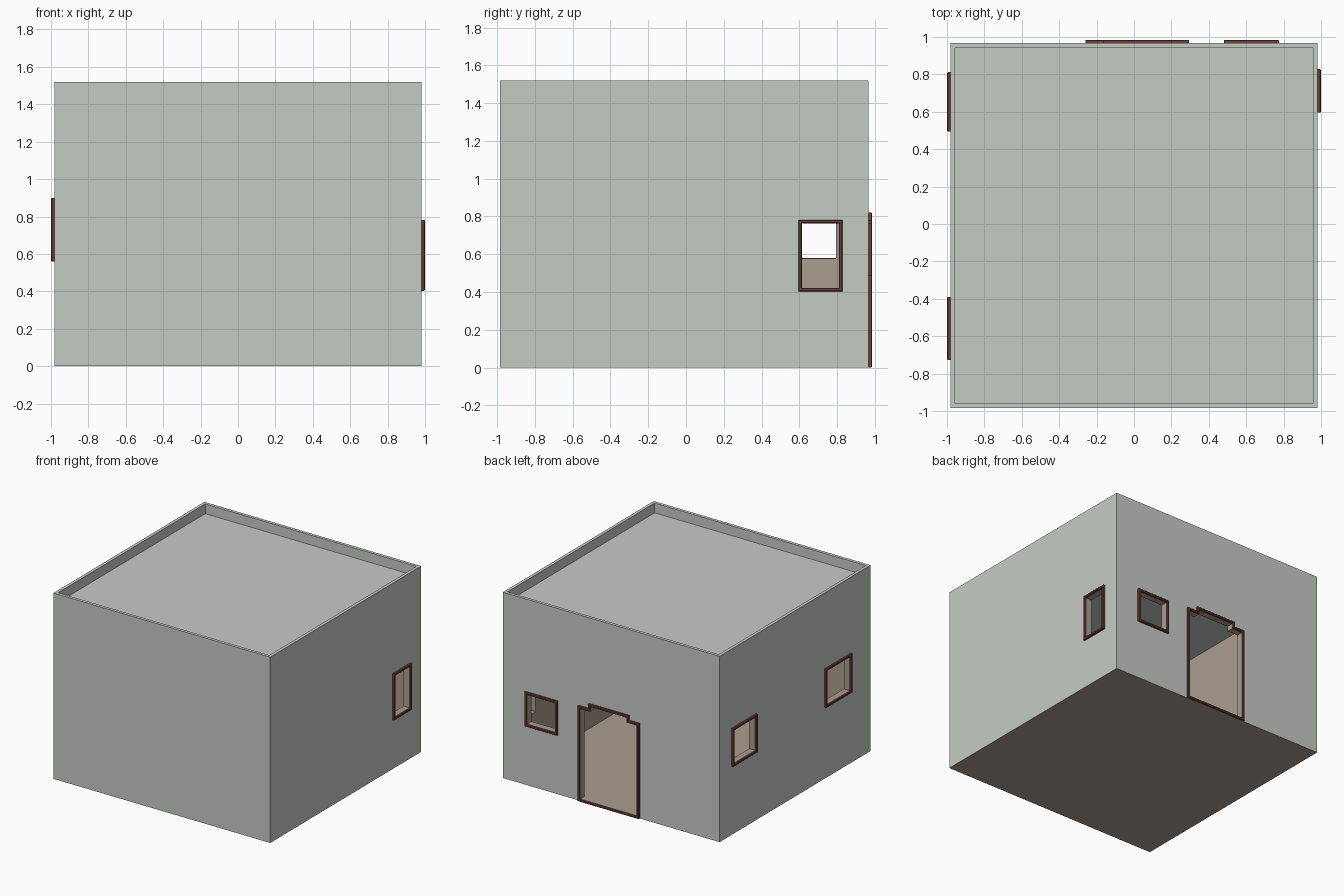
import bpy, bmesh
from mathutils import Vector

if "Cube" in bpy.data.objects:
    bpy.data.objects.remove(bpy.data.objects["Cube"])

# Main dimensions
X, Y0, Y1 = 0.981, -0.985, 0.967      # outer wall planes
H, ROOF, CEIL = 1.52, 1.44, 1.41      # parapet top, roof top, ceiling underside
PARAPET, WALL, FLOOR = 0.025, 0.05, 0.018


def material(name, rgb):
    m = bpy.data.materials.new(name)
    m.diffuse_color = (*rgb, 1)
    m.use_nodes = True
    m.node_tree.nodes["Principled BSDF"].inputs["Base Color"].default_value = m.diffuse_color
    return m


GREY = material("grey_plaster", (0.565, 0.597, 0.558))
BEIGE = material("beige_plaster", (0.406, 0.337, 0.279))
BROWN = material("brown_wood", (0.147, 0.055, 0.040))


def inset(pts, d):
    """Mitred inward offset of a counter-clockwise outline."""
    out = []
    for i, p in enumerate(pts):
        p = Vector(p)
        a = (p - Vector(pts[i - 1])).normalized()
        b = (Vector(pts[(i + 1) % len(pts)]) - p).normalized()
        na, nb = Vector((-a.y, a.x)), Vector((-b.y, b.x))
        out.append(p + (na + nb) * d / (1 + na.dot(nb)))
    return out


def rect(u0, u1, v0, v1):
    return [(u0, v0), (u1, v0), (u1, v1), (u0, v1)]


def finish(name, bm, *mats):
    bmesh.ops.recalc_face_normals(bm, faces=bm.faces)
    me = bpy.data.meshes.new(name)
    bm.to_mesh(me)
    bm.free()
    ob = bpy.data.objects.new(name, me)
    bpy.context.collection.objects.link(ob)
    for m in mats:
        me.materials.append(m)
    return ob


def loft(name, outline, profile, place, mats, closed=True):
    """Sweep a profile of (inset, depth) points around an outline."""
    bm = bmesh.new()
    loops = [[bm.verts.new(place(p[0], p[1], d)) for p in inset(outline, k)]
             for k, d in profile]
    n, m = len(outline), len(loops)
    for j in range(m if closed else m - 1):
        a, b = loops[j], loops[(j + 1) % m]
        for i in range(n):
            bm.faces.new((a[i], a[(i + 1) % n], b[(i + 1) % n], b[i]))
    if not closed:
        bm.faces.new(loops[0])
        bm.faces.new(loops[-1])
    return finish(name, bm, *mats)


# Placement on the ground plane and on each wall
def up(u, v, d): return (u, v, d)
def right(u, v, d): return (X + d, u, v)
def left(u, v, d): return (-X - d, u, v)
def back(u, v, d): return (u, Y1 + d, v)


# Walls with thin parapet, floor and flat roof
plan = rect(-X, X, Y0, Y1)
walls = loft("walls", plan, [(0, 0), (0, H), (PARAPET, H), (PARAPET, CEIL),
                             (WALL, CEIL), (WALL, 0)], up, [])
loft("floor", plan, [(WALL, 0), (WALL, FLOOR)], up, [BEIGE], closed=False)
loft("roof", plan, [(PARAPET, CEIL), (PARAPET, ROOF)], up, [GREY], closed=False)

# Openings: doorway has a raised middle head
door = [(-0.26, 0.0), (0.295, 0.0), (0.295, 0.78), (0.20, 0.78),
        (0.20, 0.82), (-0.165, 0.82), (-0.165, 0.78), (-0.26, 0.78)]
openings = [
    ("door", door, back),
    ("back_window", rect(0.48, 0.775, 0.485, 0.765), back),
    ("right_window", rect(0.595, 0.828, 0.403, 0.782), right),
    ("left_window_rear", rect(0.495, 0.812, 0.56, 0.872), left),
    ("left_window_front", rect(-0.728, -0.39, 0.582, 0.90), left),
]
frame_profile = [(0, 0), (0, 0.014), (0.004, 0.018), (0.015, 0.018),
                 (0.019, 0.014), (0.019, 0)]
for name, outline, place in openings:
    # Frame around the opening
    loft(name + "_frame", outline, frame_profile, place, [BROWN])
    # Cut the opening through the wall
    cutter = loft("cutter", outline, [(0.018, -0.1), (0.018, 0.05)],
                  place, [], closed=False)
    cutter.hide_render = True
    mod = walls.modifiers.new("cut", 'BOOLEAN')
    mod.operation, mod.solver, mod.object = 'DIFFERENCE', 'EXACT', cutter
    bpy.context.view_layer.update()
    cut = bpy.data.meshes.new_from_object(
        walls.evaluated_get(bpy.context.evaluated_depsgraph_get()))
    walls.modifiers.clear()
    walls.data = cut
    bpy.data.objects.remove(cutter)

# Grey outside and on the parapet, beige inside and in the reveals
walls.data.materials.clear()
walls.data.materials.append(GREY)
walls.data.materials.append(BEIGE)
E = 1e-3
for f in walls.data.polygons:
    vs = [walls.data.vertices[i].co for i in f.vertices]
    outside = (all(abs(abs(v.x) - X) < E for v in vs)
               or all(abs(v.y - Y0) < E for v in vs)
               or all(abs(v.y - Y1) < E for v in vs)
               or max(v.z for v in vs) > ROOF)
    f.material_index = 0 if outside else 1
